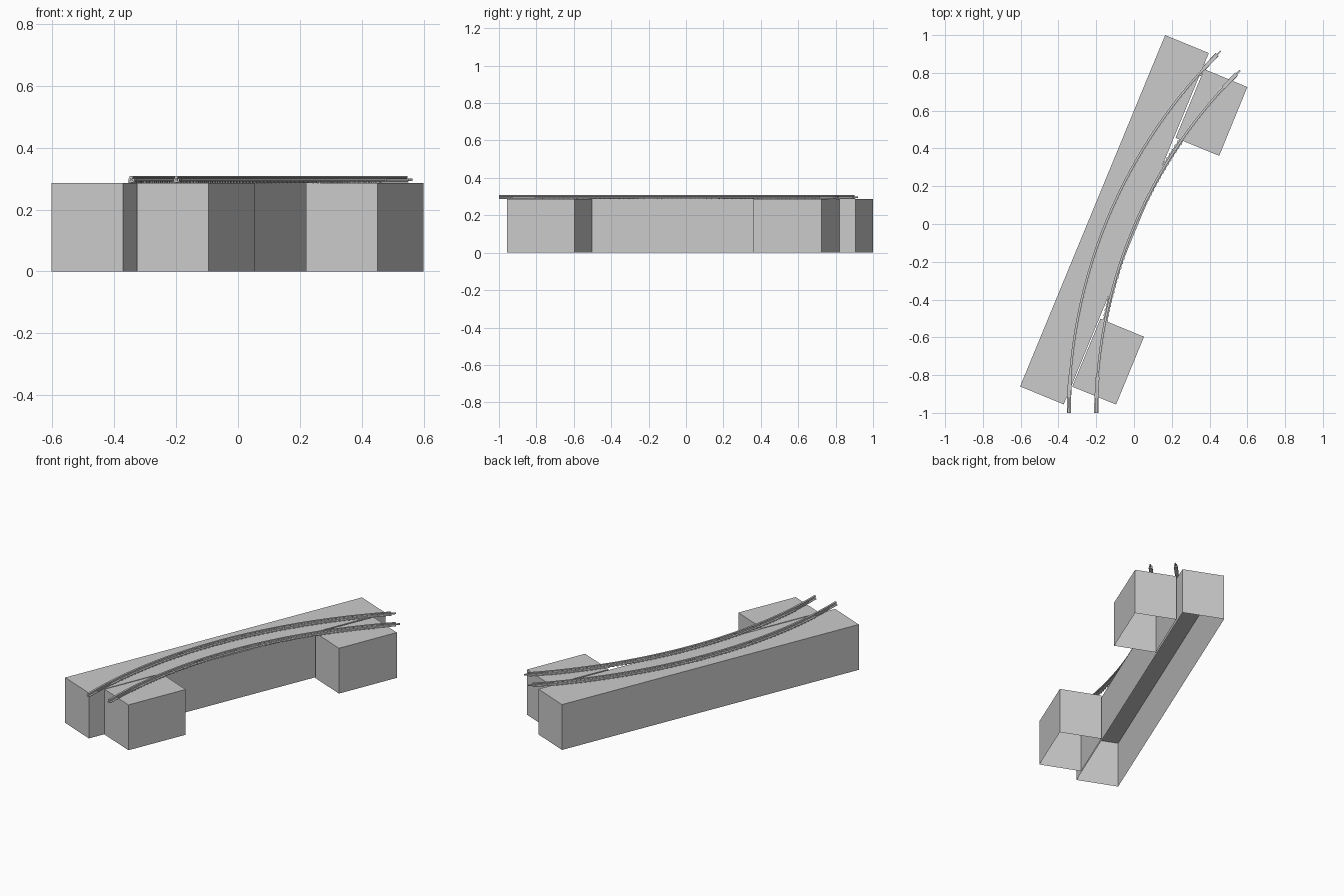
import bpy, bmesh, math

if "Cube" in bpy.data.objects:
    bpy.data.objects.remove(bpy.data.objects["Cube"])

H = 0.286                      # height of the support blocks
CX, CY = 2.338, -1.0           # centre of the track curve
ARC = math.radians(45)


def finish(name, bm):
    mesh = bpy.data.meshes.new(name)
    bm.to_mesh(mesh)
    bm.free()
    obj = bpy.data.objects.new(name, mesh)
    bpy.context.collection.objects.link(obj)
    return obj


def open_block(name, corners):
    """Block with a top and four walls, open underneath."""
    bm = bmesh.new()
    lo = [bm.verts.new((x, y, 0)) for x, y in corners]
    hi = [bm.verts.new((x, y, H)) for x, y in corners]
    n = len(corners)
    for i in range(n):
        j = (i + 1) % n
        bm.faces.new((lo[i], lo[j], hi[j], hi[i]))
    bm.faces.new(hi)
    finish(name, bm)


def on_arc(radius, angle, z):
    return (CX - radius * math.cos(angle), CY + radius * math.sin(angle), z)


def sweep(bm, profile, radius, a0, a1, steps):
    """Sweep a closed (offset, z) profile along the track curve."""
    rings = []
    for s in range(steps + 1):
        a = a0 + (a1 - a0) * s / steps
        rings.append([bm.verts.new(on_arc(radius - u, a, z)) for u, z in profile])
    n = len(profile)
    for r0, r1 in zip(rings, rings[1:]):
        for i in range(n):
            j = (i + 1) % n
            bm.faces.new((r0[i], r0[j], r1[j], r1[i]))
    bm.faces.new(rings[0])
    bm.faces.new(rings[-1])


def box_profile(u0, u1, z0, z1):
    return [(u0, z0), (u1, z0), (u1, z1), (u0, z1)]


def build(name, radius, pieces):
    bm = bmesh.new()
    for profile, a0, a1, steps in pieces:
        sweep(bm, profile, radius, a0, a1, steps)
    bmesh.ops.recalc_face_normals(bm, faces=bm.faces)
    finish(name, bm)


# Support blocks
open_block("long_block", [(-0.603, -0.86), (-0.372, -0.955), (0.396, 0.905), (0.165, 1.0)])
open_block("front_block", [(-0.327, -0.861), (-0.095, -0.956), (0.053, -0.597), (-0.178, -0.502)])
open_block("back_block", [(0.22, 0.456), (0.451, 0.361), (0.6, 0.725), (0.372, 0.82)])

# Rail section: wide foot, thin web, head
half = [(0.011, H + 0.002), (0.011, H + 0.005), (0.003, H + 0.008),
        (0.003, H + 0.015), (0.006, H + 0.017), (0.006, H + 0.022)]
rail = half + [(-u, z) for u, z in reversed(half)]

for side, radius in (("left", 2.683), ("right", 2.538)):
    build(side + "_rail", radius, [(rail, 0, ARC, 36)])

    # Small fastening clips on both sides of the foot
    clips = []
    count = 64
    for i in range(count):
        a = math.radians(4.5) + (ARC - math.radians(7)) * i / count
        for s in (-1, 1):
            clips.append((box_profile(s * 0.008, s * 0.014, H, H + 0.007),
                          a, a + 0.010 / radius, 1))
    build(side + "_rail_clips", radius, clips)

    # Joiner plates hugging each rail end
    plates = []
    for a0, a1 in ((0.03, 0.075), (ARC - 0.04, ARC)):
        for s in (-1, 1):
            plates.append((box_profile(s * 0.003, s * 0.010, H + 0.006, H + 0.015), a0, a1, 3))
    build(side + "_joiner_plates", radius, plates)

    # Connecting pin past the far end
    build(side + "_connecting_pin", radius,
          [(box_profile(-0.004, 0.004, H + 0.007, H + 0.014), ARC - 0.01, ARC + 0.010, 2)])
